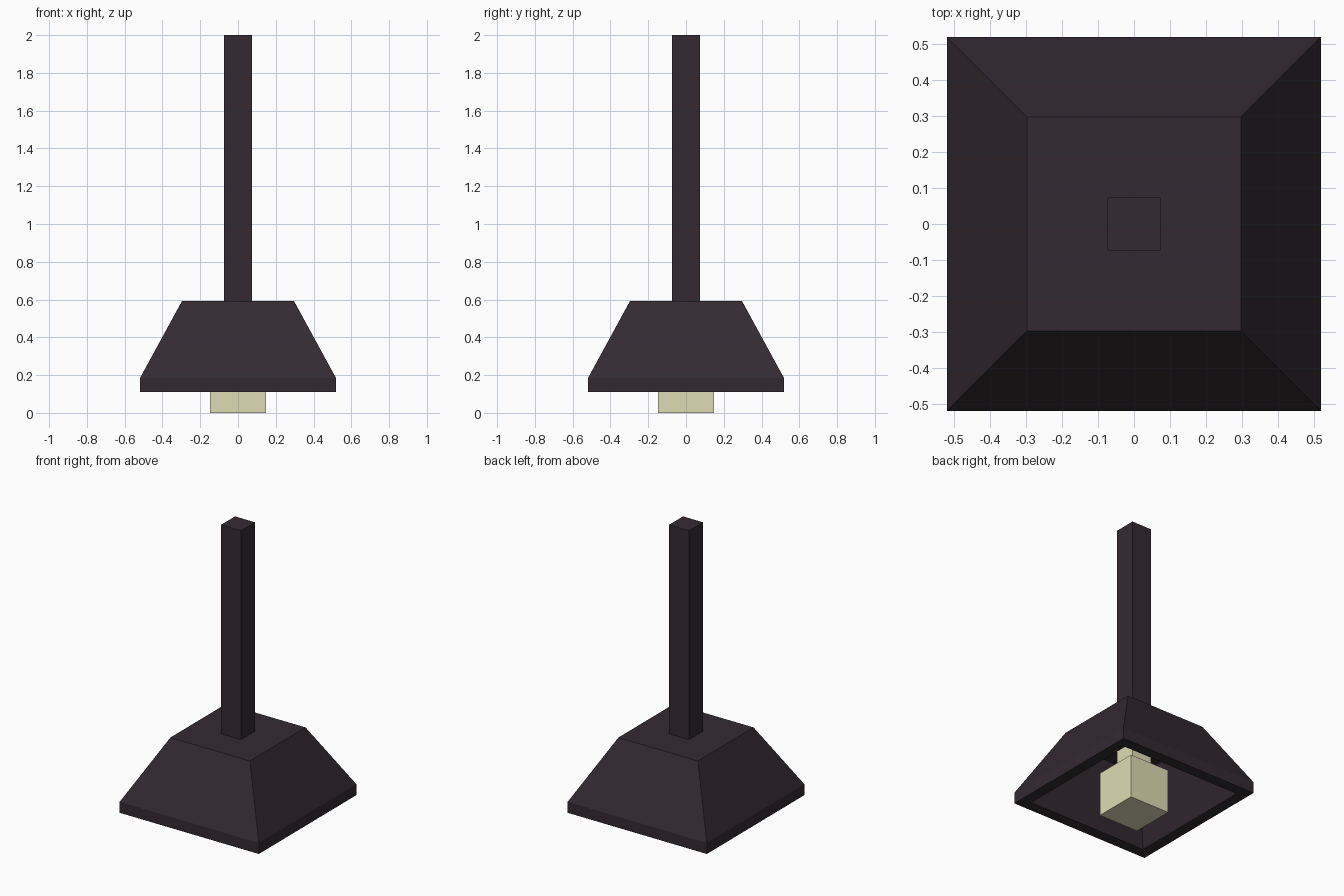
import bpy, bmesh

if "Cube" in bpy.data.objects:
    bpy.data.objects.remove(bpy.data.objects["Cube"])

U = 2 / 27  # basic module: rod is 2 wide, bulb 4, shade 14, whole lamp 27 high


def material(name, rgb):
    m = bpy.data.materials.new(name)
    m.diffuse_color = (*rgb, 1)
    m.use_nodes = True
    m.node_tree.nodes["Principled BSDF"].inputs["Base Color"].default_value = m.diffuse_color
    return m


def square_loft(name, rings, mat):
    """Stack square rings (half width, z), in modules, into a capped solid."""
    bm = bmesh.new()
    loops = [[bm.verts.new((sx * h * U, sy * h * U, z * U))
              for sx, sy in ((-1, -1), (1, -1), (1, 1), (-1, 1))]
             for h, z in rings]
    for a, b in zip(loops, loops[1:]):
        for i in range(4):
            j = (i + 1) % 4
            bm.faces.new((a[i], a[j], b[j], b[i]))
    bm.faces.new(loops[0][::-1])
    bm.faces.new(loops[-1])
    bmesh.ops.recalc_face_normals(bm, faces=bm.faces)
    mesh = bpy.data.meshes.new(name)
    bm.to_mesh(mesh)
    bm.free()
    mesh.materials.append(mat)
    obj = bpy.data.objects.new(name, mesh)
    bpy.context.collection.objects.link(obj)
    return obj


dark = material("dark plum metal", (0.034, 0.023, 0.031))
cream = material("cream glass", (0.74, 0.71, 0.46))

# Hollow shade: outside from the top down to the rim, then up the inside
square_loft("lamp_shade", [
    (4, 8), (7, 2.5), (7, 1.5), (6, 1.5), (4, 7)], dark)

# Hanging rod
square_loft("hanging_rod", [(1, 8), (1, 27)], dark)

# Bulb with its narrower neck running up to the shade ceiling
square_loft("bulb", [(2, 0), (2, 4), (1, 4), (1, 7)], cream)
